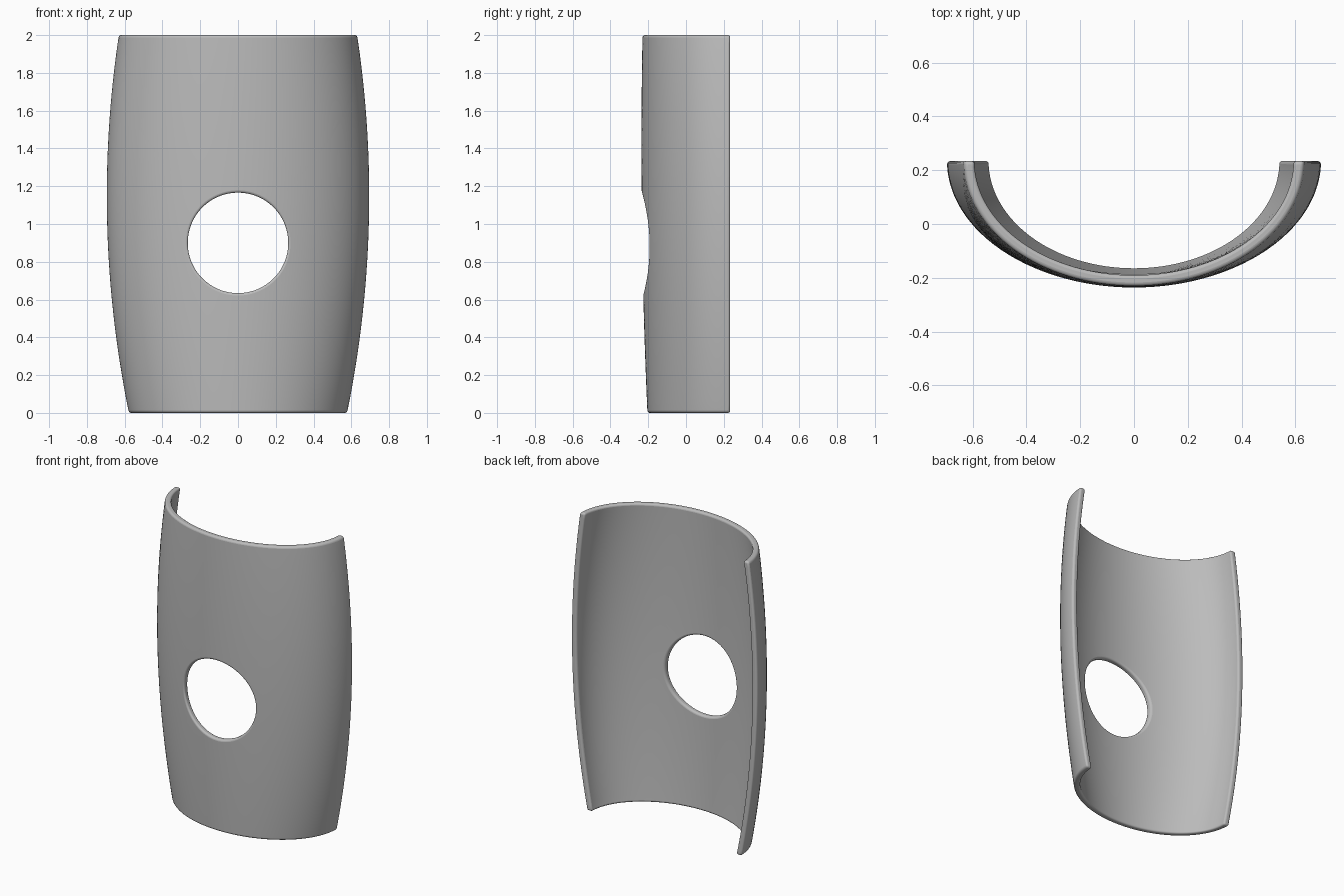
import bpy, bmesh, math
from mathutils import Vector

if "Cube" in bpy.data.objects:
    bpy.data.objects.remove(bpy.data.objects["Cube"], do_unlink=True)

HEIGHT, BACK_Y, WALL = 2.0, 0.234, 0.04
HOLE_Z, HOLE_R = 0.9, 0.266
ACROSS, UP, RINGS = 64, 56, 24


def half_axes(z, inset):
    """Half width and depth of the bowed cross-section at a height."""
    width = 0.695 - 0.0885 * (z - 1.15) ** 2
    depth = 0.47 - 0.0163 * (z - 1.4) ** 2
    return width - inset, depth - inset


def shell_point(angle, z, inset):
    width, depth = half_axes(z, inset)
    return Vector((width * math.sin(angle), BACK_Y - depth * math.cos(angle), z))


def border():
    """Outline of the unrolled shell, as (angle, height), anticlockwise."""
    h = math.pi / 2
    corners = [(-h, 0), (h, 0), (h, HEIGHT), (-h, HEIGHT)]
    points = []
    for i, (a, b) in enumerate(zip(corners, corners[1:] + corners[:1])):
        n = UP if i % 2 else ACROSS
        points += [Vector(a).lerp(Vector(b), k / n) for k in range(n)]
    return points


def skin(bm, inset):
    """Rings of vertices running from the round hole out to the border."""
    rings = [[] for _ in range(RINGS + 1)]
    for edge in border():
        phi = math.atan2(edge.y - HOLE_Z, edge.x * 0.65)
        z = HOLE_Z + HOLE_R * math.sin(phi)
        hole = Vector((math.asin(HOLE_R * math.cos(phi) / half_axes(z, inset)[0]), z))
        for k, ring in enumerate(rings):
            p = hole.lerp(edge, k / RINGS)
            ring.append(bm.verts.new(shell_point(p.x, p.y, inset)))
    return rings


def bridge(bm, a, b):
    for i in range(len(a)):
        j = (i + 1) % len(a)
        bm.faces.new((a[i], a[j], b[j], b[i]))


# Curved shell with outer skin, inner skin, rim and hole wall
bm = bmesh.new()
outer, inner = skin(bm, 0), skin(bm, WALL)
for rings in (outer, inner):
    for a, b in zip(rings, rings[1:]):
        bridge(bm, a, b)
bridge(bm, outer[0], inner[0])
bridge(bm, outer[-1], inner[-1])
bmesh.ops.recalc_face_normals(bm, faces=bm.faces)
mesh = bpy.data.meshes.new("curved_shell")
bm.to_mesh(mesh)
bm.free()
shell = bpy.data.objects.new("curved_shell", mesh)
bpy.context.collection.objects.link(shell)

# Rounded edges
bevel = shell.modifiers.new("rounded_edges", "BEVEL")
bevel.width = 0.013
bevel.segments = 4
bevel.limit_method = "ANGLE"
bevel.angle_limit = math.radians(40)
bevel.use_clamp_overlap = False

# Grey material
grey = bpy.data.materials.new("plain_grey")
grey.use_nodes = True
colour = (0.5, 0.5, 0.5, 1)
grey.diffuse_color = colour
grey.node_tree.nodes["Principled BSDF"].inputs["Base Color"].default_value = colour
mesh.materials.append(grey)

bpy.context.view_layer.objects.active = shell
shell.select_set(True)
bpy.ops.object.shade_smooth_by_angle(angle=math.radians(40))
